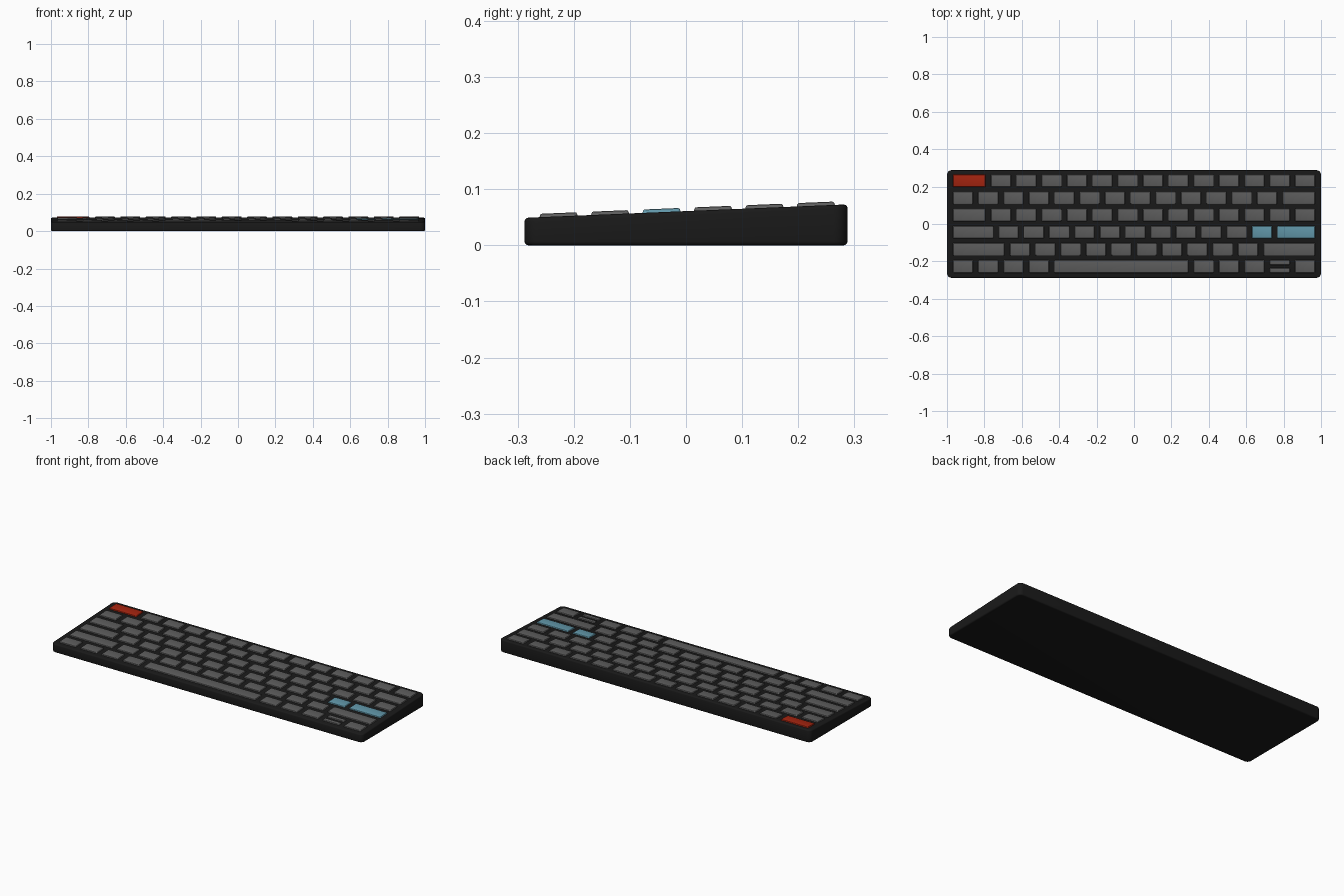
import bpy, bmesh, math

if "Cube" in bpy.data.objects:
    bpy.data.objects.remove(bpy.data.objects["Cube"])

HALF_X, HALF_Y = 1.0, 0.288
Z_FRONT, Z_BACK = 0.049, 0.073
SLOPE = (Z_BACK - Z_FRONT) / (2 * HALF_Y)
GAP = 0.025
KEY_L, KEY_R = -0.97, 0.97
UNIT = (KEY_R - KEY_L + GAP) / 14.5
ROW_PITCH, KEY_D = 0.0917, 0.071


def material(name, rgb):
    m = bpy.data.materials.new(name)
    m.diffuse_color = (*rgb, 1)
    m.use_nodes = True
    m.node_tree.nodes["Principled BSDF"].inputs["Base Color"].default_value = m.diffuse_color
    return m


BLACK = material("case_black", (0.01, 0.01, 0.01))
GREY = material("key_grey", (0.11, 0.11, 0.11))
RED = material("key_red", (0.38, 0.018, 0.005))
BLUE = material("key_blue", (0.12, 0.31, 0.40))


def deck(y):
    return Z_FRONT + SLOPE * (y + HALF_Y)


def rounded_block(name, bottom, top, corner, edge, segs, mat, round_bottom):
    """Block from two 4-point rings, rounded corners then rounded rims."""
    bm = bmesh.new()
    b = [bm.verts.new(p) for p in bottom]
    t = [bm.verts.new(p) for p in top]
    bm.faces.new(b[::-1])
    bm.faces.new(t)
    for i in range(4):
        j = (i + 1) % 4
        bm.faces.new((b[i], b[j], t[j], t[i]))
    uprights = [bm.edges.get((b[i], t[i])) for i in range(4)]
    bmesh.ops.bevel(bm, geom=uprights, offset=corner, segments=segs,
                    profile=0.5, affect='EDGES')
    bm.normal_update()
    rims = set()
    for f in bm.faces:
        if f.normal.z > 0.9 or (round_bottom and f.normal.z < -0.9):
            rims.update(f.edges)
    bmesh.ops.bevel(bm, geom=list(rims), offset=edge, segments=max(2, segs - 2),
                    profile=0.5, affect='EDGES')
    mesh = bpy.data.meshes.new(name)
    bm.to_mesh(mesh)
    bm.free()
    mesh.materials.append(mat)
    ob = bpy.data.objects.new(name, mesh)
    bpy.context.collection.objects.link(ob)
    bpy.context.view_layer.objects.active = ob
    ob.select_set(True)
    bpy.ops.object.shade_smooth_by_angle(angle=math.radians(35))
    ob.select_set(False)
    return ob


def ring(hx, hy, z):
    return [(sx * hx, sy * hy, z) for sx, sy in ((-1, -1), (1, -1), (1, 1), (-1, 1))]


def key(name, x0, x1, y0, y1, mat):
    """Slightly tapered cap lying along the sloped deck."""
    hx, hy, y = (x1 - x0) / 2, (y1 - y0) / 2, (y0 + y1) / 2
    ob = rounded_block(name, ring(hx, hy, -0.008), ring(hx - 0.003, hy - 0.003, 0.006),
                       0.005, 0.003, 3, mat, False)
    ob.location = ((x0 + x1) / 2, y, deck(y))
    ob.rotation_euler.x = math.atan(SLOPE)


# Wedge-shaped case
rounded_block("case", ring(HALF_X, HALF_Y, 0),
              [(x, y, deck(y)) for x, y, _ in ring(HALF_X, HALF_Y, 0)],
              0.025, 0.007, 5, BLACK, True)

# Key rows, back to front, widths in key units
rows = [
    [1.5] + [1] * 13,
    [1] * 13 + [1.5],
    [1.5] + [1] * 13,
    [1.8] + [1] * 11 + [1.7],
    [2.25] + [1] * 10 + [2.25],
    [1] * 4 + [5.5] + [1] * 5,
]
colours = {(0, 0): RED, (3, 11): BLUE, (3, 12): BLUE}
for r, widths in enumerate(rows):
    y = 0.2315 - r * ROW_PITCH
    x = KEY_L
    for c, w in enumerate(widths):
        x1 = x + w * UNIT - GAP
        lo, hi = y - KEY_D / 2, y + KEY_D / 2
        if (r, c) == (5, 8):
            # Half-height up and down arrow keys
            key("arrow_up_key", x, x1, y + 0.007, hi, GREY)
            key("arrow_down_key", x, x1, lo, y - 0.007, GREY)
        else:
            name = "space_bar" if w > 5 else f"key_row{r + 1}_{c + 1}"
            key(name, x, x1, lo, hi, colours.get((r, c), GREY))
        x += w * UNIT
